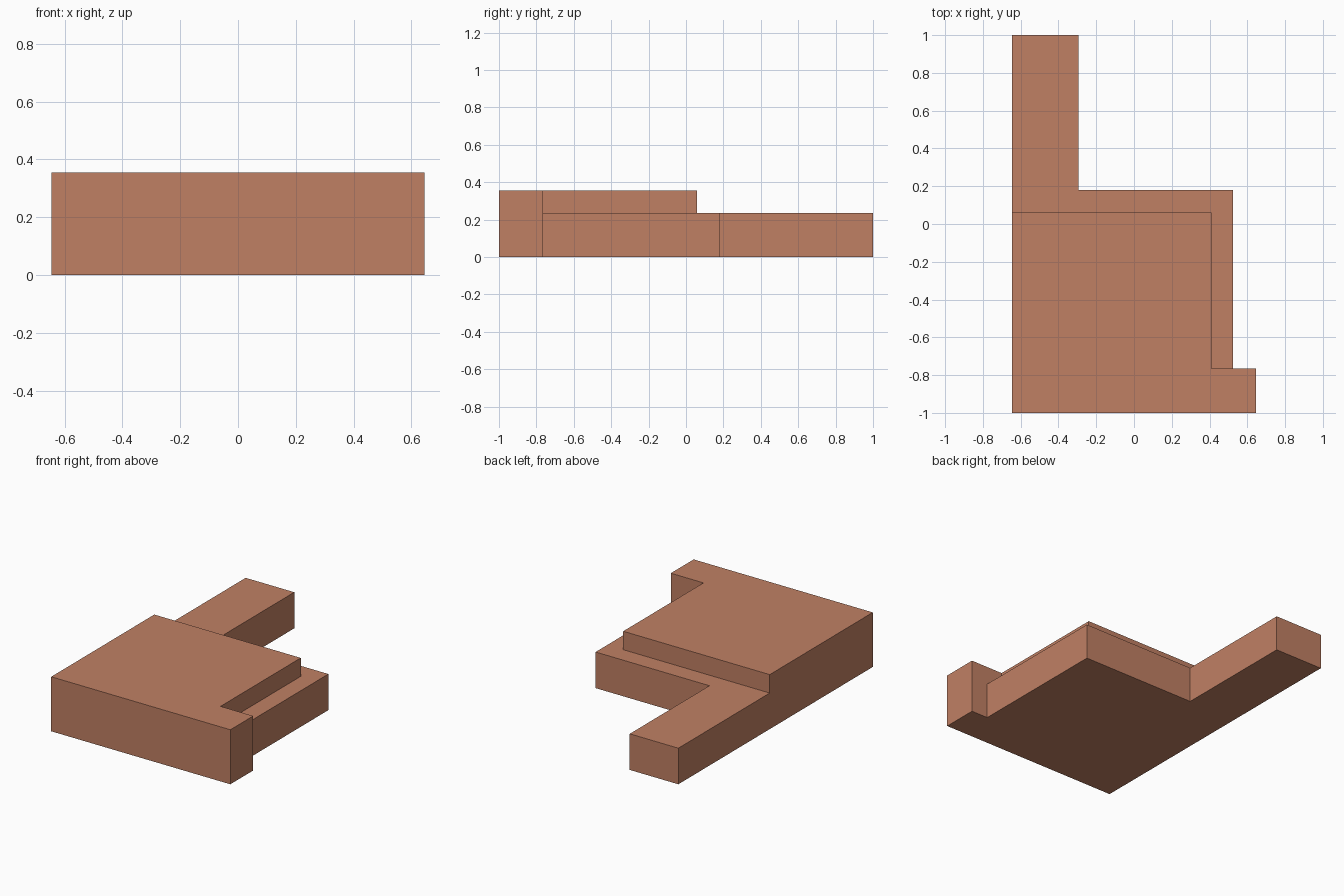
import bpy, bmesh
from mathutils import Vector

if "Cube" in bpy.data.objects:
    bpy.data.objects.remove(bpy.data.objects["Cube"], do_unlink=True)

LOW, HIGH = 0.235, 0.355   # ledge height and main roof height
W = 0.645                  # half width

# Clay colour
clay = bpy.data.materials.new("clay")
clay.use_nodes = True
colour = (0.527, 0.216, 0.127, 1.0)
clay.diffuse_color = colour
clay.node_tree.nodes["Principled BSDF"].inputs["Base Color"].default_value = colour


def extrude_up(bm, face, height):
    """Extrude a face straight up and return the new top face."""
    result = bmesh.ops.extrude_face_region(bm, geom=[face])["geom"]
    verts = [g for g in result if isinstance(g, bmesh.types.BMVert)]
    bmesh.ops.translate(bm, verts=verts, vec=(0, 0, height))
    return next(g for g in result if isinstance(g, bmesh.types.BMFace))


# Footprint: wide front strip, main block with ledge, long rear arm
footprint = [(-W, -1), (W, -1), (W, -0.765), (0.525, -0.765), (0.525, 0.18),
             (-0.295, 0.18), (-0.295, 1), (-W, 1), (-W, 0.06)]

bm = bmesh.new()
base = bm.faces.new([bm.verts.new((x, y, 0)) for x, y in footprint])
ledge = extrude_up(bm, base, LOW)


# Split the raised main block from the low ledge and arm
def corner(x, y):
    return min(ledge.verts, key=lambda v: (v.co - Vector((x, y, LOW))).length)


bmesh.utils.face_split(ledge, corner(0.525, -0.765), corner(-W, 0.06),
                       coords=[(0.41, -0.765, LOW), (0.41, 0.06, LOW)])
bm.faces.ensure_lookup_table()
tops = [f for f in bm.faces if all(abs(v.co.z - LOW) < 1e-4 for v in f.verts)]
main = min(tops, key=lambda f: min(v.co.y for v in f.verts))
extrude_up(bm, main, HIGH - LOW)

# Clean up flat seams
bmesh.ops.dissolve_limit(bm, angle_limit=0.01, verts=bm.verts[:], edges=bm.edges[:])
bmesh.ops.recalc_face_normals(bm, faces=bm.faces[:])

mesh = bpy.data.meshes.new("stepped_block")
bm.to_mesh(mesh)
bm.free()
mesh.materials.append(clay)
block = bpy.data.objects.new("stepped_block", mesh)
bpy.context.collection.objects.link(block)
